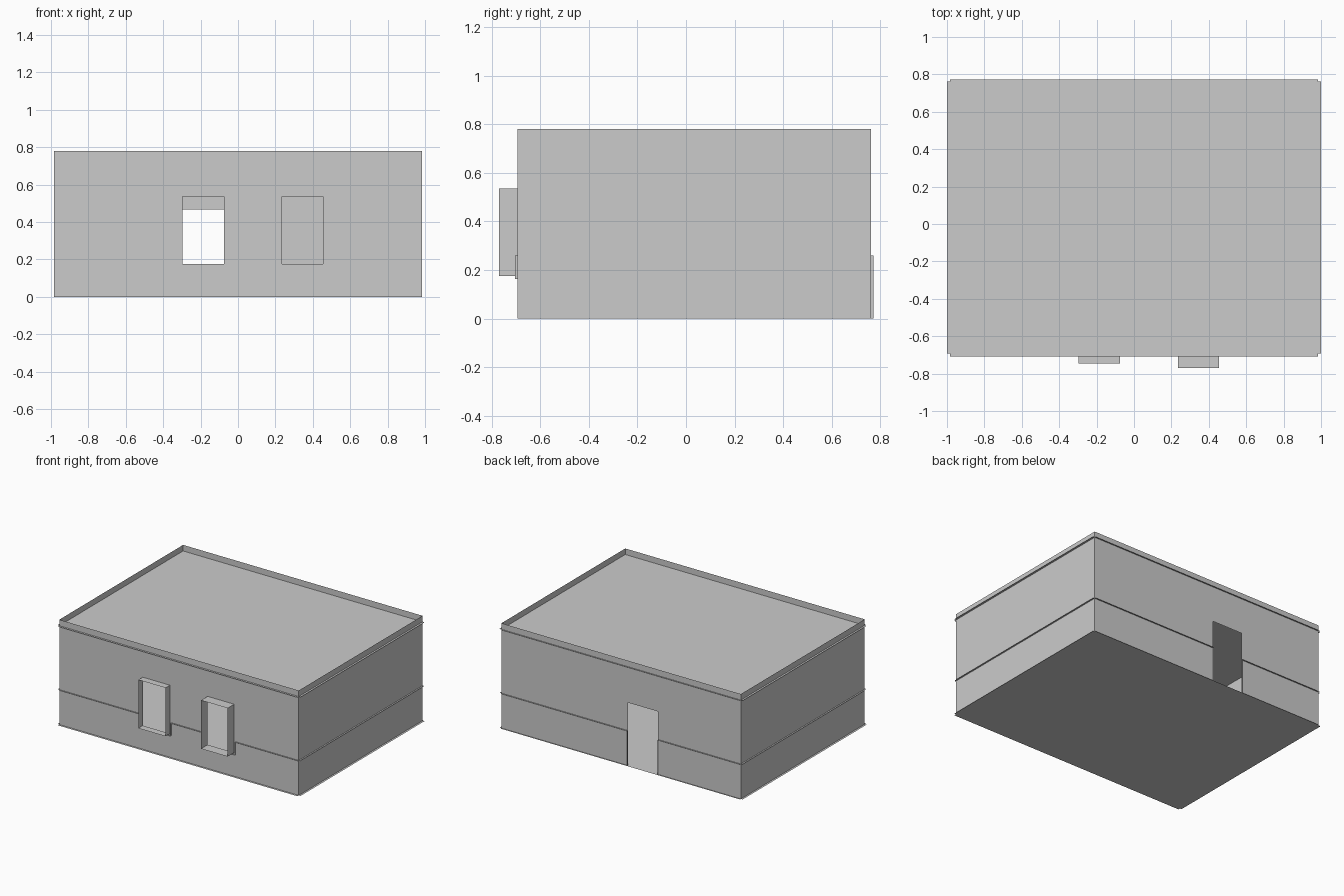
import bpy, bmesh

if "Cube" in bpy.data.objects:
    bpy.data.objects.remove(bpy.data.objects["Cube"])

# Main dimensions
X, YF, YB = 0.985, -0.693, 0.762      # wall planes
TOP, ROOF, BELT = 0.78, 0.735, 0.26   # parapet top, roof deck, belt ledge
DOOR = (-0.305, -0.055, 0.0, 0.468)   # x0, x1, z0, z1
WINDOWS = [((-0.298, -0.075, 0.176, 0.536), -0.745),
           ((0.235, 0.454, 0.176, 0.536), -0.77)]
GAP = 0.012                           # clearance of trim around windows


def make(name, quads):
    """Build one object of thin sheets from a list of four-corner faces."""
    bm = bmesh.new()
    for q in quads:
        bm.faces.new([bm.verts.new(p) for p in q])
    bmesh.ops.remove_doubles(bm, verts=bm.verts, dist=1e-5)
    me = bpy.data.meshes.new(name)
    bm.to_mesh(me)
    bm.free()
    ob = bpy.data.objects.new(name, me)
    bpy.context.collection.objects.link(ob)
    return ob


def wall_x(y, facing, holes):
    """Wall along x with rectangular openings."""
    xs = sorted({-X, X, *(v for h in holes for v in h[:2])})
    zs = sorted({0, TOP, *(v for h in holes for v in h[2:])})
    quads = []
    for a, b in zip(xs, xs[1:]):
        for c, d in zip(zs, zs[1:]):
            mx, mz = (a + b) / 2, (c + d) / 2
            if any(h[0] < mx < h[1] and h[2] < mz < h[3] for h in holes):
                continue
            q = [(a, y, c), (b, y, c), (b, y, d), (a, y, d)]
            quads.append(q if facing < 0 else q[::-1])
    return quads


def flat(x0, x1, y0, y1, z):
    return [(x0, y0, z), (x1, y0, z), (x1, y1, z), (x0, y1, z)]


def upright(x, y0, y1, z0, z1):
    return [(x, y0, z0), (x, y1, z0), (x, y1, z1), (x, y0, z1)]


# Walls, rising past the roof deck as a parapet
make("front_wall", wall_x(YF, -1, [w for w, _ in WINDOWS]))
make("back_wall", wall_x(YB, 1, [DOOR]))
make("right_wall", [upright(X, YF, YB, 0, TOP)])
make("left_wall", [upright(-X, YF, YB, 0, TOP)[::-1]])

# Floor and roof deck
make("floor", [flat(-X, X, YF, YB, 0)])
make("roof_deck", [flat(-X, X, YF, YB, ROOF)])

# Projecting thin window surrounds
for i, ((x0, x1, z0, z1), y) in enumerate(WINDOWS):
    make(f"window_surround_{i + 1}", [
        upright(x0, y, YF, z0, z1), upright(x1, y, YF, z0, z1),
        flat(x0, x1, y, YF, z0), flat(x0, x1, y, YF, z1)])

# Continuous ledges at the base and roof line
for name, z in (("base_ledge", 0), ("roof_ledge", ROOF)):
    make(name, [
        flat(-X, X, YF - 0.016, YF, z), flat(-X, X, YB, YB + 0.01, z),
        flat(X, X + 0.015, YF, YB, z), flat(-X - 0.015, -X, YF, YB, z)])

# Belt ledge, stepping down around the windows and door
F, B = YF - 0.01, YB + 0.01
belt = [flat(X, X + 0.012, YF, YB, BELT), flat(-X - 0.012, -X, YF, YB, BELT)]
start = -X
for (x0, x1, z0, z1), _ in WINDOWS:
    a, b, c = x0 - GAP, x1 + GAP, z0 - GAP
    belt += [flat(start, a, F, YF, BELT), flat(a, b, F, YF, c),
             upright(a, F, YF, c, BELT), upright(b, F, YF, c, BELT)]
    start = b
belt.append(flat(start, X, F, YF, BELT))
belt += [flat(-X, DOOR[0], YB, B, BELT), flat(DOOR[1], X, YB, B, BELT),
         upright(DOOR[0], YB, B, 0, BELT), upright(DOOR[1], YB, B, 0, BELT)]
make("belt_ledge", belt)
